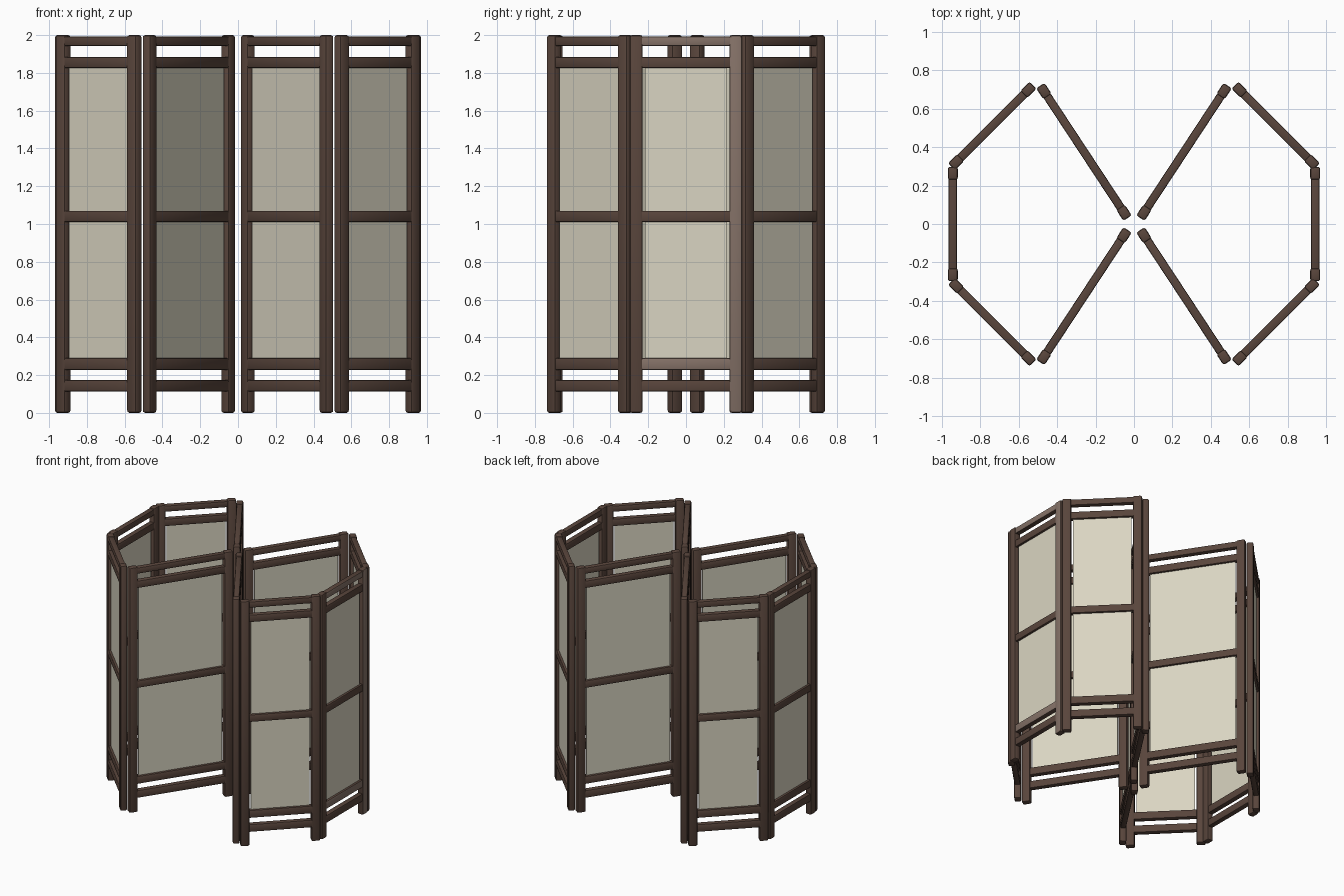
import bpy, bmesh, math
from mathutils import Matrix, Vector

if "Cube" in bpy.data.objects:
    bpy.data.objects.remove(bpy.data.objects["Cube"])


def material(name, rgb):
    m = bpy.data.materials.new(name)
    m.use_nodes = True
    m.diffuse_color = (*rgb, 1)
    m.node_tree.nodes["Principled BSDF"].inputs["Base Color"].default_value = (*rgb, 1)
    m.node_tree.nodes["Principled BSDF"].inputs["Roughness"].default_value = 0.9
    return m


WOOD = material("dark wood", (0.10, 0.06, 0.045))
WORN = material("worn wood", (0.23, 0.165, 0.135))
CLOTH = material("cream cloth", (0.70, 0.665, 0.54))

POST_W, POST_T, RAIL_T = 0.068, 0.052, 0.044
RAILS = {  # name: bottom, top
    "top": (1.942, 1.992),
    "upper": (1.825, 1.885),
    "middle": (1.01, 1.07),
    "lower": (0.227, 0.29),
    "bottom": (0.113, 0.175),
}


def box(bm, x0, x1, thick, z0, z1, bevel=0.0, worn=False):
    """Bevelled bar in panel space: x along the panel, -y outward."""
    part = bmesh.new()
    size = Matrix.Diagonal((x1 - x0, thick, z1 - z0, 1))
    place = Matrix.Translation(((x0 + x1) / 2, 0, (z0 + z1) / 2))
    bmesh.ops.create_cube(part, size=1, matrix=place @ size)
    if bevel:
        bmesh.ops.bevel(part, geom=part.edges[:], offset=bevel, segments=2,
                        profile=0.5, affect='EDGES')
    part.normal_update()
    for f in part.faces:
        f.material_index = 1 if worn and f.normal.y < -0.9 else 0
    temp = bpy.data.meshes.new("temp")
    part.to_mesh(temp)
    part.free()
    bm.from_mesh(temp)
    bpy.data.meshes.remove(temp)


def finish(name, bm, mats, place, smooth=True):
    me = bpy.data.meshes.new(name)
    bm.to_mesh(me)
    bm.free()
    for m in mats:
        me.materials.append(m)
    ob = bpy.data.objects.new(name, me)
    bpy.context.collection.objects.link(ob)
    ob.matrix_world = place
    if smooth:
        bpy.ops.object.select_all(action='DESELECT')
        ob.select_set(True)
        bpy.context.view_layer.objects.active = ob
        bpy.ops.object.shade_smooth_by_angle(angle=math.radians(40))


def panel(name, centre, angle, length, worn=False):
    place = Matrix.Translation((*centre, 0)) @ Matrix.Rotation(angle, 4, 'Z')
    half = length / 2
    inner = half - POST_W

    # Posts run to the floor as feet
    posts = bmesh.new()
    box(posts, -half, -inner, POST_T, 0, 2, 0.012)
    box(posts, inner, half, POST_T, 0, 2, 0.012, worn)
    finish(name + "_posts", posts, (WOOD, WORN), place)

    # Cross rails set into the posts
    rails = bmesh.new()
    for rail, (z0, z1) in RAILS.items():
        box(rails, -inner - 0.01, inner + 0.01, RAIL_T, z0, z1, 0.008,
            worn and rail in ("top", "lower"))
    finish(name + "_rails", rails, (WOOD, WORN), place)

    # Two cloth sheets, a little narrower than the opening
    cloth = bmesh.new()
    for below, above in (("lower", "middle"), ("middle", "upper")):
        box(cloth, -inner + 0.012, inner - 0.012, 0.008,
            RAILS[below][1] - 0.005, RAILS[above][0] + 0.005)
    finish(name + "_cloth", cloth, (CLOTH,), place, smooth=False)


# Two five-sided folding screens, standing tip to tip
for side, sx in (("left", 1), ("right", -1)):
    panel(side + "_side_panel", (sx * 0.942, 0), sx * math.pi / 2, 0.595,
          worn=sx > 0)
    for end, sy in (("back", 1), ("front", -1)):
        for part, centre, run, length in (
                ("corner", (0.737, 0.51), (1, -1), 0.6),
                ("inner", (0.26, 0.375), (0.55, 0.835), 0.825)):
            d = Vector((run[0] * sx, run[1] * sy))
            panel(f"{side}_{end}_{part}_panel", (centre[0] * sx, centre[1] * sy),
                  math.atan2(d.y, d.x), length)
